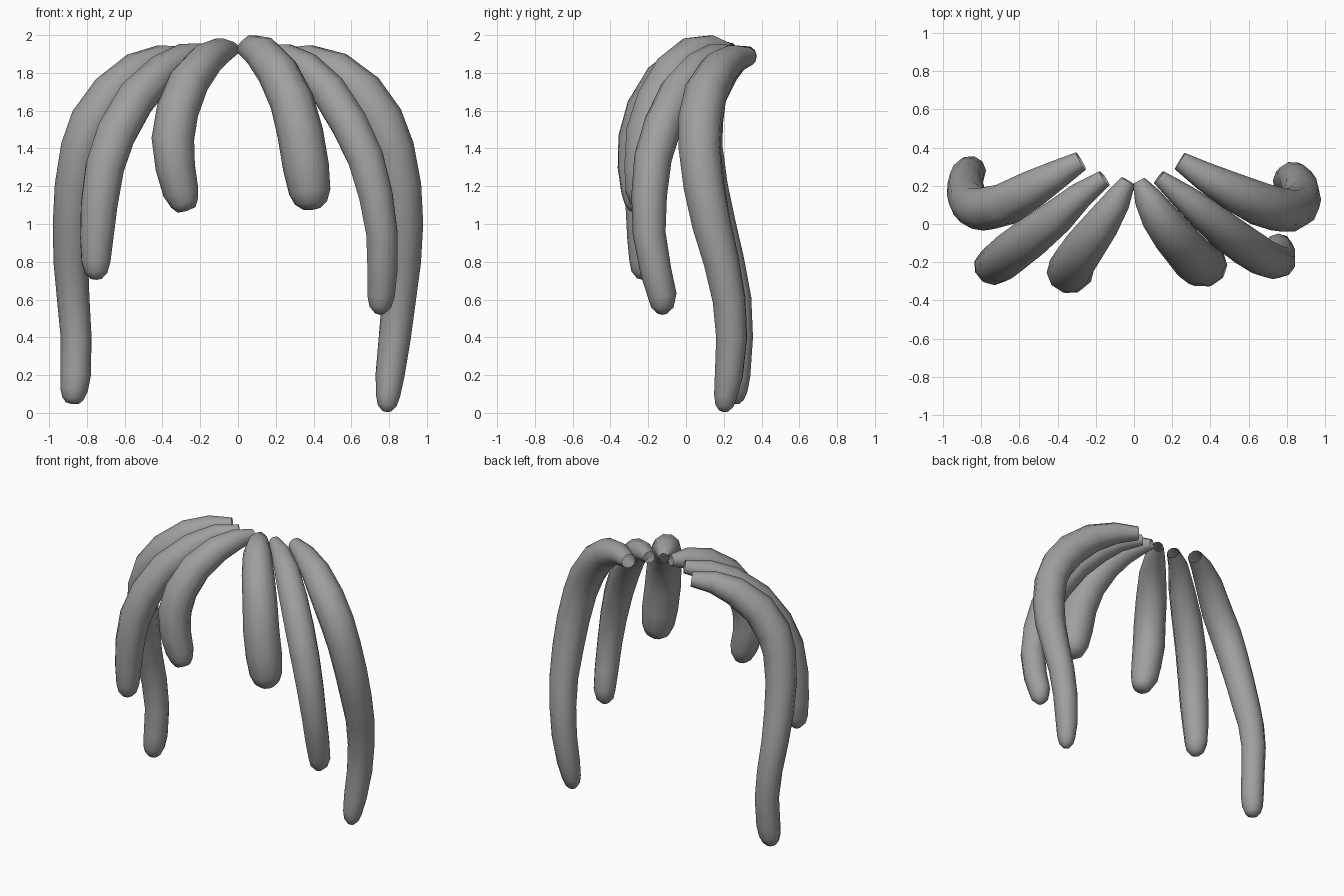
import bpy, bmesh, math
from mathutils import Vector

if "Cube" in bpy.data.objects:
    bpy.data.objects.remove(bpy.data.objects["Cube"], do_unlink=True)

GREY = (0.35, 0.35, 0.35, 1)
mat = bpy.data.materials.new("strand grey")
mat.use_nodes = True
mat.diffuse_color = GREY
bsdf = mat.node_tree.nodes["Principled BSDF"]
bsdf.inputs["Base Color"].default_value = GREY
bsdf.inputs["Roughness"].default_value = 0.7

SIDES = 10


def strand(name, path):
    """Tapered tube through (x, y, z, radius) points; open root, rounded tip."""
    pts = [Vector(p[:3]) for p in path]
    rad = [p[3] for p in path]
    # round the tip: a shoulder ring before the last small ring
    pts.insert(-1, pts[-2].lerp(pts[-1], 0.65))
    rad.insert(-1, rad[-2] * 0.78)
    bm = bmesh.new()
    rings, side = [], None
    for i, p in enumerate(pts):
        tan = (pts[min(i + 1, len(pts) - 1)] - pts[max(i - 1, 0)]).normalized()
        # carry the cross-section frame along without twisting
        ref = side if side else tan.cross(Vector((0, 0, 1)))
        side = (ref - tan * ref.dot(tan)).normalized()
        up = tan.cross(side)
        ring = []
        for k in range(SIDES):
            a = 2 * math.pi * k / SIDES
            ring.append(bm.verts.new(p + (side * math.cos(a) + up * math.sin(a)) * rad[i]))
        rings.append(ring)
    for a, b in zip(rings, rings[1:]):
        for k in range(SIDES):
            j = (k + 1) % SIDES
            bm.faces.new((a[k], a[j], b[j], b[k]))
    # close the tip with a shallow point
    pole = bm.verts.new(pts[-1] + tan * 0.006)
    for k in range(SIDES):
        bm.faces.new((rings[-1][k], rings[-1][(k + 1) % SIDES], pole))
    bmesh.ops.recalc_face_normals(bm, faces=bm.faces)
    me = bpy.data.meshes.new(name)
    bm.to_mesh(me)
    bm.free()
    me.materials.append(mat)
    ob = bpy.data.objects.new(name, me)
    bpy.context.collection.objects.link(ob)
    bpy.ops.object.select_all(action='DESELECT')
    ob.select_set(True)
    bpy.context.view_layer.objects.active = ob
    bpy.ops.object.shade_smooth_by_angle(angle=math.radians(60))


# Short front pair
strand("front_strand_left", [
    (0.025, 0.225, 1.925, .035), (0.07, 0.14, 1.93, .072), (0.13, 0.04, 1.902, .096),
    (0.21, -0.065, 1.805, .11), (0.285, -0.15, 1.65, .117), (0.33, -0.2, 1.48, .122),
    (0.36, -0.21, 1.3, .122), (0.38, -0.215, 1.17, .11), (0.39, -0.215, 1.08, .045)])
strand("front_strand_right", [
    (-0.03, 0.225, 1.925, .04), (-0.09, 0.12, 1.915, .072), (-0.17, 0.0, 1.867, .094),
    (-0.26, -0.12, 1.755, .108), (-0.32, -0.21, 1.6, .112), (-0.345, -0.25, 1.45, .113),
    (-0.332, -0.26, 1.3, .105), (-0.303, -0.25, 1.17, .095), (-0.272, -0.255, 1.075, .05)])

# Middle pair
strand("middle_strand_left", [
    (0.13, 0.245, 1.91, .04), (0.25, 0.15, 1.89, .067), (0.36, 0.06, 1.825, .087),
    (0.48, -0.04, 1.705, .098), (0.59, -0.12, 1.53, .102), (0.675, -0.175, 1.35, .1),
    (0.73, -0.195, 1.15, .094), (0.762, -0.195, 0.95, .087), (0.765, -0.16, 0.75, .083),
    (0.757, -0.125, 0.62, .076), (0.75, -0.125, 0.525, .025)])
strand("middle_strand_right", [
    (-0.155, 0.24, 1.915, .045), (-0.28, 0.15, 1.89, .07), (-0.4, 0.04, 1.81, .092),
    (-0.54, -0.07, 1.665, .107), (-0.645, -0.15, 1.48, .11), (-0.705, -0.2, 1.3, .107),
    (-0.735, -0.22, 1.1, .101), (-0.748, -0.22, 0.92, .091), (-0.752, -0.22, 0.8, .08),
    (-0.75, -0.23, 0.71, .03)])

# Long outer pair
strand("outer_strand_left", [
    (0.24, 0.33, 1.885, .05), (0.37, 0.25, 1.875, .076), (0.52, 0.17, 1.815, .1),
    (0.66, 0.105, 1.695, .115), (0.76, 0.075, 1.55, .118), (0.82, 0.072, 1.4, .114),
    (0.86, 0.095, 1.2, .111), (0.875, 0.135, 1.0, .106), (0.872, 0.188, 0.8, .097),
    (0.852, 0.228, 0.6, .09), (0.83, 0.242, 0.4, .085), (0.805, 0.227, 0.2, .077),
    (0.794, 0.21, 0.09, .064), (0.788, 0.2, 0.01, .025)])
strand("outer_strand_right", [
    (-0.278, 0.33, 1.89, .052), (-0.4, 0.26, 1.875, .076), (-0.53, 0.185, 1.815, .099),
    (-0.67, 0.105, 1.69, .113), (-0.775, 0.08, 1.54, .117), (-0.828, 0.085, 1.4, .112),
    (-0.865, 0.118, 1.2, .106), (-0.88, 0.165, 1.0, .101), (-0.885, 0.22, 0.8, .092),
    (-0.872, 0.263, 0.6, .086), (-0.857, 0.275, 0.4, .082), (-0.86, 0.262, 0.2, .081),
    (-0.868, 0.255, 0.12, .073), (-0.877, 0.25, 0.052, .035)])
